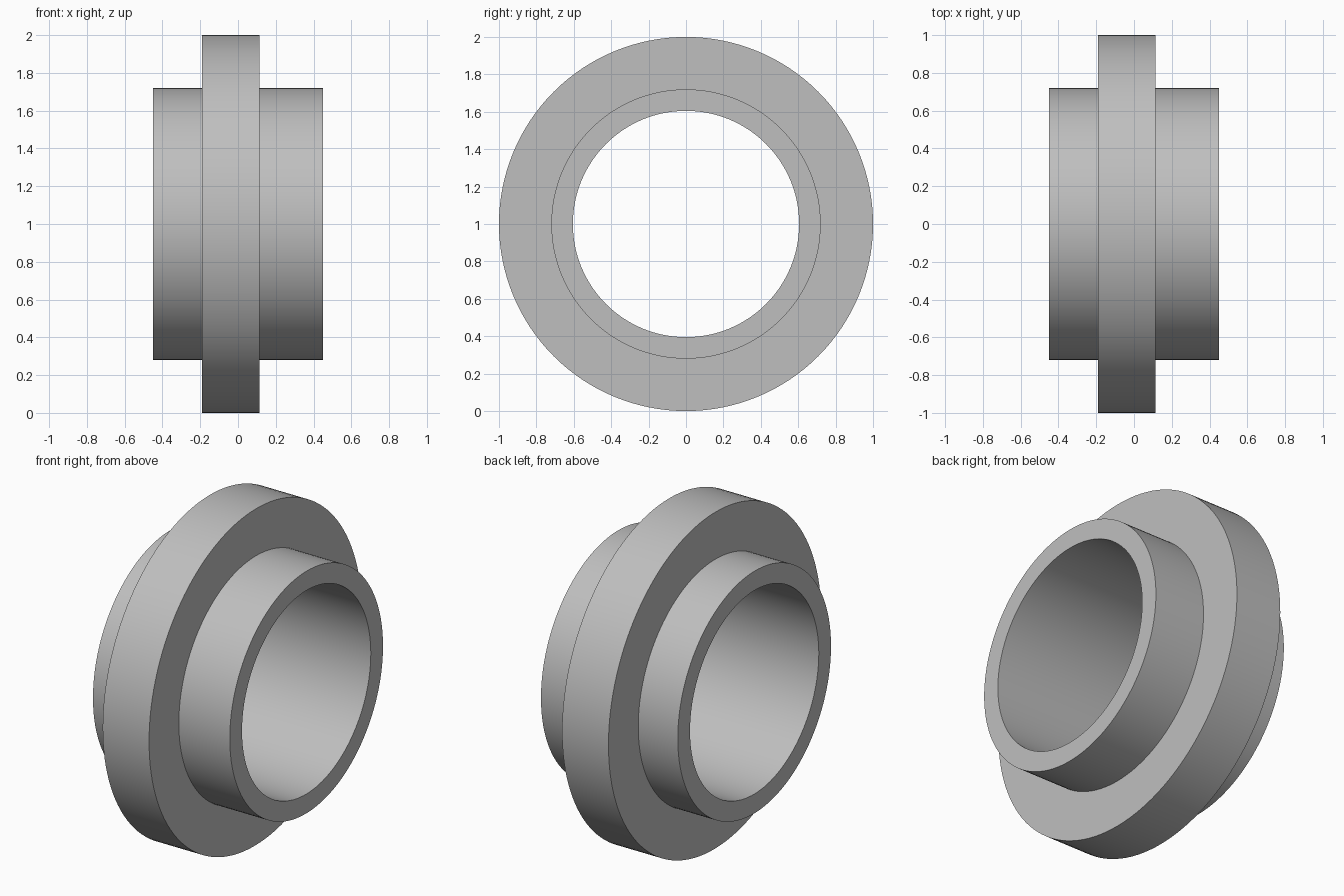
import bpy, bmesh, math
from mathutils import Matrix, Vector

cube = bpy.data.objects.get("Cube")
if cube:
    bpy.data.objects.remove(cube, do_unlink=True)

SEGMENTS = 128
BORE, HUB, FLANGE = 0.605, 0.72, 1.0      # radii
END = 0.45                                # half length of the hub
FLANGE_LEFT, FLANGE_RIGHT = 0.115, -0.19  # flange faces along x

# Plain grey metal
grey = bpy.data.materials.new("plain_grey")
grey.use_nodes = True
colour = (0.52, 0.52, 0.52, 1.0)
grey.diffuse_color = colour
grey.node_tree.nodes["Principled BSDF"].inputs["Base Color"].default_value = colour


def lathe_x(name, profile, centre):
    """Revolve a closed (x, radius) profile around the x axis."""
    bm = bmesh.new()
    rings = []
    for i in range(SEGMENTS):
        turn = Matrix.Rotation(math.tau * i / SEGMENTS, 3, 'X')
        rings.append([bm.verts.new(turn @ Vector((x, 0, r))) for x, r in profile])
    count = len(profile)
    for i, ring in enumerate(rings):
        following = rings[(i + 1) % SEGMENTS]
        for j in range(count):
            k = (j + 1) % count
            bm.faces.new((ring[j], ring[k], following[k], following[j]))
    bmesh.ops.recalc_face_normals(bm, faces=bm.faces)
    mesh = bpy.data.meshes.new(name)
    bm.to_mesh(mesh)
    bm.free()
    mesh.materials.append(grey)
    obj = bpy.data.objects.new(name, mesh)
    obj.location = centre
    bpy.context.collection.objects.link(obj)
    bpy.ops.object.select_all(action='DESELECT')
    obj.select_set(True)
    bpy.context.view_layer.objects.active = obj
    bpy.ops.object.shade_smooth_by_angle(angle=math.radians(30))
    return obj


# Hollow hub with an off-centre flange, turned as one solid
lathe_x("flanged_bushing", [
    (-END, BORE), (-END, HUB),
    (FLANGE_RIGHT, HUB), (FLANGE_RIGHT, FLANGE),
    (FLANGE_LEFT, FLANGE), (FLANGE_LEFT, HUB),
    (END, HUB), (END, BORE),
], (0, 0, FLANGE))
